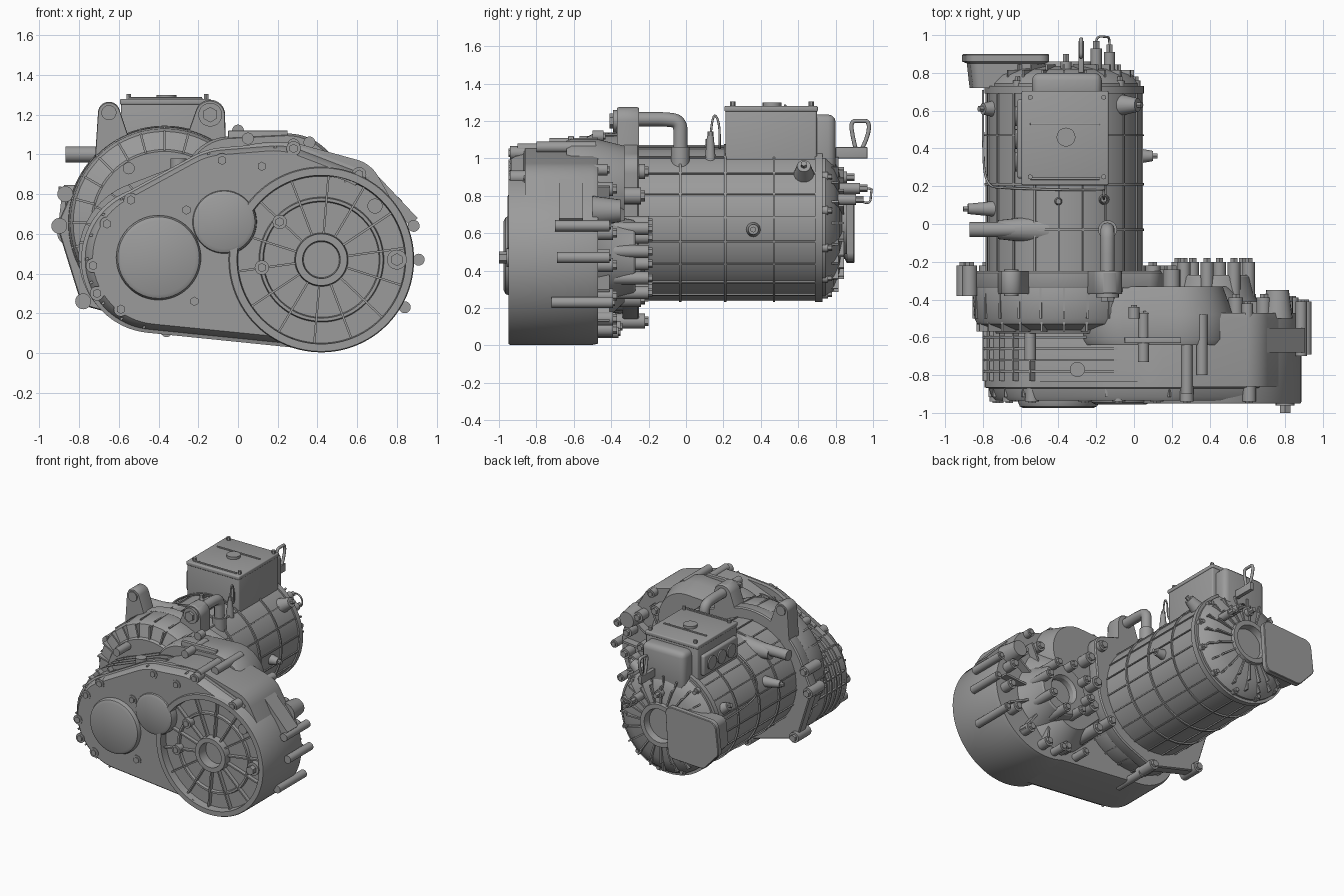
import bpy, bmesh, math
from mathutils import Vector, Matrix
from mathutils.geometry import convex_hull_2d

if "Cube" in bpy.data.objects:
    bpy.data.objects.remove(bpy.data.objects["Cube"])

MOTOR, WHEEL = (-0.37, 0.655), (0.42, 0.47)
GREY = bpy.data.materials.new("cast_grey")
GREY.diffuse_color = (0.33, 0.33, 0.33, 1)
GREY.use_nodes = True
GREY.node_tree.nodes["Principled BSDF"].inputs["Base Color"].default_value = GREY.diffuse_color

def add(name, data):
    data.materials.append(GREY)
    bpy.context.collection.objects.link(bpy.data.objects.new(name, data))

def finish(name, bm):
    bmesh.ops.recalc_face_normals(bm, faces=bm.faces)
    me = bpy.data.meshes.new(name)
    bm.to_mesh(me)
    bm.free()
    add(name, me)

def skin(name, rings):
    """Join rings of points into a closed tube."""
    bm = bmesh.new()
    rings = [[bm.verts.new(p) for p in ring] for ring in rings]
    for a, b in zip(rings, rings[1:]):
        for i in range(len(a)):
            bm.faces.new((a[i - 1], a[i], b[i], b[i - 1]))
    bm.faces.new(rings[0])
    bm.faces.new(rings[-1])
    finish(name, bm)

def polar(c, r, deg):
    return (c[0] + r * math.cos(math.radians(deg)), c[1] + r * math.sin(math.radians(deg)))

def lathe(name, c, prof, seg=64):
    """Revolve (radius, y) points about a y axis through c = (x, z)."""
    circles = [(y, [polar(c, r, 360 * i / seg) for i in range(seg)]) for r, y in prof]
    skin(name, [[(x, y, z) for x, z in pts] for y, pts in circles])

def hull(*circles):
    """Outline of a belt stretched round (x, z, radius) circles."""
    pts = [polar((x, z), r, a) for x, z, r in circles for a in range(0, 360, 5)]
    return [pts[i] for i in convex_hull_2d([Vector(p) for p in pts])]

def loft(name, pts, levels):
    """Stack copies of an x-z outline at (y, scale) levels."""
    cx, cz = (sum(p[k] for p in pts) / len(pts) for k in (0, 1))
    skin(name, [[(cx + (x - cx) * s, y, cz + (z - cz) * s) for x, z in pts] for y, s in levels])

def cyl(name, p0, p1, r0, r1=None, seg=20):
    p0, p1 = Vector(p0), Vector(p1)
    bm = bmesh.new()
    m = Matrix.Translation((p0 + p1) / 2) @ (p1 - p0).to_track_quat('Z', 'Y').to_matrix().to_4x4()
    bmesh.ops.create_cone(bm, cap_ends=True, segments=seg, radius1=r0, radius2=r1 or r0,
                          depth=(p1 - p0).length, matrix=m)
    finish(name, bm)

def box(name, lo, hi, bevel=0.003):
    lo, hi = Vector(lo), Vector(hi)
    bm = bmesh.new()
    bmesh.ops.create_cube(bm, size=1, matrix=Matrix.Translation((lo + hi) / 2) @ Matrix.Diagonal((*(hi - lo), 1)))
    bmesh.ops.bevel(bm, geom=bm.edges[:], offset=bevel, segments=3, profile=0.5, affect='EDGES')
    finish(name, bm)

def ribs(name, segs, y0, y1, t=0.01):
    """Thin walls along x-z segments, from y0 to y1."""
    bm = bmesh.new()
    for (ax, az), (bx, bz) in segs:
        m = Matrix.Translation(((ax + bx) / 2, (y0 + y1) / 2, (az + bz) / 2))
        m = m @ Matrix.Rotation(-math.atan2(bz - az, bx - ax), 4, 'Y')
        size = (math.hypot(bx - ax, bz - az), y1 - y0, t, 1)
        bmesh.ops.create_cube(bm, size=1, matrix=m @ Matrix.Diagonal(size))
    finish(name, bm)

def spokes(c, r0, r1, n, a0=0, a1=360):
    return [(polar(c, r0, a0 + (a1 - a0) * i / n), polar(c, r1, a0 + (a1 - a0) * i / n)) for i in range(n)]

def inward(pts, c, f0, f1):
    return [[(x + (c[0] - x) * f, z + (c[1] - z) * f) for f in (f0, f1)] for x, z in pts]

def pipe(name, pts, r):
    cu = bpy.data.curves.new(name, 'CURVE')
    cu.dimensions, cu.bevel_depth, cu.bevel_resolution, cu.use_fill_caps = '3D', r, 4, True
    s = cu.splines.new('NURBS')
    s.points.add(len(pts) - 1)
    for q, p in zip(s.points, pts):
        q.co = (*p, 1)
    s.use_endpoint_u, s.order_u = True, 3
    add(name, cu)

def bolt(name, x, z, y, d, r=0.03, boss=0.06, head=0.03):
    """Round boss with a hexagon head facing along y in direction d."""
    cyl(name + "_boss", (x, y - d * boss, z), (x, y + d * 0.01, z), r)
    cyl(name + "_head", (x, y, z), (x, y + d * head, z), r * 0.65, seg=6)

# Motor body with hoops, lengthwise ribs and ribbed end bell
lathe("motor_body", MOTOR, [(.41, -.3), (.41, .73)], 96)
for y, w in ((-.03, .007), (.21, .007), (.47, .005), (.71, .02)):
    lathe("motor_hoop", MOTOR, [(.40, y - w), (.422, y - w), (.422, y + w), (.40, y + w)], 96)
ribs("motor_long_ribs", spokes(MOTOR, .39, .418, 20, 4, 364), -.27, .71, .009)
lathe("end_bell", MOTOR, [(.40, .70), (.40, .745), (.36, .79), (.28, .82), (.17, .835), (.165, .86),
                          (.13, .86), (.12, .81)])
ribs("end_inner_ribs", spokes(MOTOR, .15, .30, 20), .76, .845, .012)
ribs("end_outer_ribs", spokes(MOTOR, .29, .37, 20), .72, .815, .012)
for i in range(12):
    bolt("end_bolt", *polar(MOTOR, .385, i * 30 + 10), .75, 1, .024)
# Side cover on the motor end
loft("end_side_cover", hull((-.83, .77, .06), (-.86, .60, .05), (-.76, .49, .05), (-.50, .80, .05), (-.52, .50, .05)),
     [(.72, .84), (.85, .9), (.86, 1), (.895, 1), (.9, .98)])
# Connection box with lid, connectors, cable cover and lifting eye
box("connection_box", (-.59, .21, .85), (-.14, .70, 1.26), .012)
box("box_lid", (-.595, .205, 1.25), (-.135, .705, 1.28), .008)
for y in (.24, .53):
    box("lid_rib", (-.55, y - .006, 1.275), (-.18, y + .006, 1.288))
cyl("lid_cap", (-.36, .46, 1.27), (-.36, .46, 1.30), .05)
for x, y in ((-.55, .67), (-.16, .25), (-.55, .25), (-.16, .67)):
    cyl("lid_bolt", (x, y, 1.27), (x, y, 1.305), .014, seg=6)
box("connector_plate", (-.62, .24, 1.03), (-.58, .66, 1.19), .015)
for y in (.33, .45, .57):
    cyl("connector_collar", (-.61, y, 1.11), (-.63, y, 1.11), .052)
box("box_cable_cover", (-.54, .66, .92), (-.17, .80, 1.235), .04)
box("lifting_base", (-.295, .80, 1.0), (-.265, .97, 1.06))
pipe("lifting_eye", [(-.28, y, z) for y, z in ((.91, 1.04), (.89, 1.12), (.88, 1.2), (.935, 1.2),
                                             (.98, 1.2), (.975, 1.12), (.94, 1.05))], .011)
# Motor fittings: coolant elbow, side port, sensors and wires
pipe("coolant_elbow", [(-.14, y, z) for y, z in ((-.36, 1.21), (-.2, 1.21), (-.12, 1.21), (-.03, 1.2),
                                               (-.03, 1.1), (-.03, .95))], .038)
cyl("elbow_collar", (-.14, -.03, .95), (-.14, -.03, 1.06), .05)
cyl("side_port", (-.87, -.03, 1.0), (-.5, -.03, 1.0), .04)
cyl("side_port_fairing", (-.72, -.03, .98), (-.45, -.03, .98), .05, .08)
for p, q, r in (((-.70, .08, .80), (-.88, .08, .82), .045), ((-.08, .63, .90), (.02, .63, .96), .06),
                ((.0, .36, .62), (.1, .36, .62), .045), ((-.72, .61, .78), (-.80, .61, .83), .05),
                ((-.16, .13, .98), (-.16, .13, 1.12), .03), ((-.40, .12, 1.05), (-.40, .12, 1.08), .025)):
    cyl("motor_boss", p, q, r, r * .6)
    cyl("motor_boss_tip", q, Vector(q) + (Vector(q) - Vector(p)).normalized() * .025, .016, seg=6)
pipe("sensor_wire", [(-.16, .13, 1.1), (-.16, .14, 1.25), (-.16, .18, 1.2), (-.16, .18, 1.03),
                     (-.37, .18, 1.1), (-.68, .19, .98), (-.79, .2, .78), (-.80, .45, .74), (-.80, .71, .74)], .006)
for x, y, z in ((-.2, .92, .84), (-.13, .90, .78), (-.36, .85, .90)):
    bolt("end_sensor", x, z, y, 1, .03, .12, .05)
pipe("end_wire", [(-.2, .96, .84), (-.2, .995, .84), (-.14, .99, .82), (-.13, .985, .75), (-.13, .94, .77)], .006)
# Bell housing flange with ears
loft("motor_flange", hull((*MOTOR, .49), (-.87, .64, .04), (-.74, .29, .06), (.05, .93, .1), (-.37, .17, .04)),
     [(-.34, .99), (-.33, 1), (-.26, 1), (-.25, .985)])
loft("left_ear", hull((-.65, 1.21, .055), (-.62, .98, .1)), [(-.37, .97), (-.36, 1), (-.26, 1), (-.25, .97)])
loft("right_ear", hull((-.14, 1.2, .075), (-.18, .95, .12)), [(-.37, .97), (-.36, 1), (-.26, 1), (-.25, .97)])
cyl("left_ear_hole_ring", (-.65, -.38, 1.21), (-.65, -.24, 1.21), .038)
bolt("right_ear_bolt", -.14, 1.2, -.38, -1, .06)
for x, z in ((-.90, .64), (-.78, .26), (-.37, .13), (.02, .34), (.1, .93), (-.87, .80)):
    bolt("flange_bolt", x, z, -.23, 1, .04, .15)
# Drum behind the gear case, with radial ribs on its front shoulder
lathe("drum", MOTOR, [(.47, -.3), (.485, -.33), (.475, -.50), (.46, -.53), (.37, -.56), (.36, -.58)], 96)
ribs("drum_face_ribs", spokes(MOTOR, .33, .465, 12, 60, 240), -.57, -.5, .012)
ribs("drum_side_ribs", spokes(MOTOR, .46, .485, 24), -.5, -.33, .012)
# Main gear case with grid of ribs on its left shoulder
case = hull((-.42, .47, .37), (.15, .7, .36), (.25, .82, .24), (.55, .8, .18), (*WHEEL, .455))
loft("gear_case", case, [(-.86, 1), (-.5, 1), (-.47, .985)])
loft("upper_bell", hull((-.04, .85, .24), (.25, .83, .275)), [(-.64, .96), (-.61, 1), (-.48, 1), (-.33, .86)])
loft("case_back_slope", hull((.1, .6, .26), (.35, .6, .25), (.3, .35, .22)), [(-.48, 1.1), (-.33, .75)])
band = hull((-.42, .489, .383), (-.1, .605, .39))
for y in (-.6, -.66, -.72, -.78):
    loft("case_band", band, [(y - .006, 1), (y + .006, 1)])
ribs("case_long_ribs", inward([p for p in band if p[0] < -.3 and p[1] > .4][::3], (-.3, .55), 0, .1), -.83, -.5)
# Front cover wraps round the wheel housing
ring = hull((-.42, .47, .36), (-.05, .66, .37), (.2, .7, .35), (.55, .78, .15), (*WHEEL, .46))
inside = [math.dist(p, WHEEL) < .464 for p in ring]
k = next(i for i in range(len(ring)) if inside[i - 1] and not inside[i])
chain = [p for p, n in zip(ring[k:] + ring[:k], inside[k:] + inside[:k]) if not n]
top = math.degrees(math.atan2(chain[0][1] - WHEEL[1], chain[0][0] - WHEEL[0]))
cover = chain + [polar(WHEEL, .45, 255 + (top - 255) * i / 40) for i in range(41)]
loft("front_cover", cover, [(-.83, 1.015), (-.865, 1.015), (-.87, .985), (-.915, .96), (-.935, .93)])
ribs("cover_edge_ribs", inward(chain[2::4], (-.2, .58), .02, .12), -.915, -.83, .012)
for name, c, r, y in (("large_bearing_cap", (-.4, .48), .205, -.975), ("small_bearing_cap", (-.07, .66), .155, -.955)):
    lathe(name, c, [(r + .012, -.85), (r + .008, y + .03), (r, y + .01), (r - .02, y)])
for x, z in ((-.08, .97), (.12, .94), (.28, 1.03), (.61, .90), (-.26, .72), (-.73, .44), (-.71, .3),
             (-.59, .22), (-.22, .26), (.21, .66), (.12, .43), (-.54, .77), (-.66, .65)):
    bolt("cover_bolt", x, z, -.93, -1, .036, .09, .018)
# Round wheel housing with recessed, spoked face
lathe("wheel_housing", WHEEL, [(.46, -.47), (.467, -.5), (.467, -.94), (.462, -.95), (.425, -.95),
                               (.42, -.89), (.315, -.89), (.31, -.91), (.295, -.91), (.29, -.89), (.135, -.89),
                               (.13, -.945), (.095, -.945), (.09, -.87)], 96)
ribs("wheel_spokes", spokes(WHEEL, .12, .43, 14, 8, 368), -.92, -.86, .011)
bolt("wheel_drain_plug", .8, .47, -.95, -1, .05, .1, .05)
cyl("wheel_small_port", (.69, -.93, .74), (.69, -.85, .74), .038)
# Lugs and long bolt sleeves round the case rim
for x, z, y0, y1 in ((.91, .47, -.69, -.42), (.84, .23, -.72, -.4), (.885, .64, -.7, -.42), (.60, .94, -.72, -.43),
                     (.36, 1.06, -.80, -.49), (.28, 1.05, -.9, -.45), (.05, 1.08, -.73, -.48), (0, 1.12, -.5, -.45),
                     (-.55, .93, -.72, -.4), (-.36, .11, -.6, -.35), (.15, .1, -.6, -.36), (.35, .07, -.5, -.37)):
    bolt("bolt_sleeve", x, z, y1, 1, .03, y1 - y0, .02)
ribs("side_pad", [((.645, .915), (.885, .66))], -.68, -.55, .055)
cyl("side_breather", (.76, -.5, .72), (.76, -.35, .72), .08, .06)
box("top_block", (-.05, -.63, 1.05), (.25, -.60, 1.12))
cyl("top_breather", (-.3, -.77, .85), (-.3, -.77, .98), .04)
# Rear bearing tower with studs and stiffening ribs
lathe("rear_tower", WHEEL, [(.27, -.48), (.22, -.38), (.20, -.28), (.19, -.27), (.115, -.27), (.10, -.29), (.095, -.38)])
ribs("tower_ribs", spokes(WHEEL, .19, .42, 12, 5, 365), -.48, -.41, .016)
for i in range(8):
    bolt("tower_stud", *polar(WHEEL, .19, i * 45 + 10), -.21, 1, .034, .2)
for i in range(11):
    bolt("rear_case_bolt", *polar(WHEEL, .385, i * 26 - 110), -.40, 1, .038, .1)
for x, z in ((.13, .25), (.17, .42), (.14, .62), (.2, .8)):
    bolt("rear_web_bolt", x, z, -.25, 1, .045, .22)
# Smooth curved surfaces while keeping edges crisp
for ob in bpy.data.objects:
    ob.select_set(ob.type == 'MESH')
bpy.context.view_layer.objects.active = bpy.data.objects["motor_body"]
bpy.ops.object.shade_smooth_by_angle(angle=math.radians(32))
